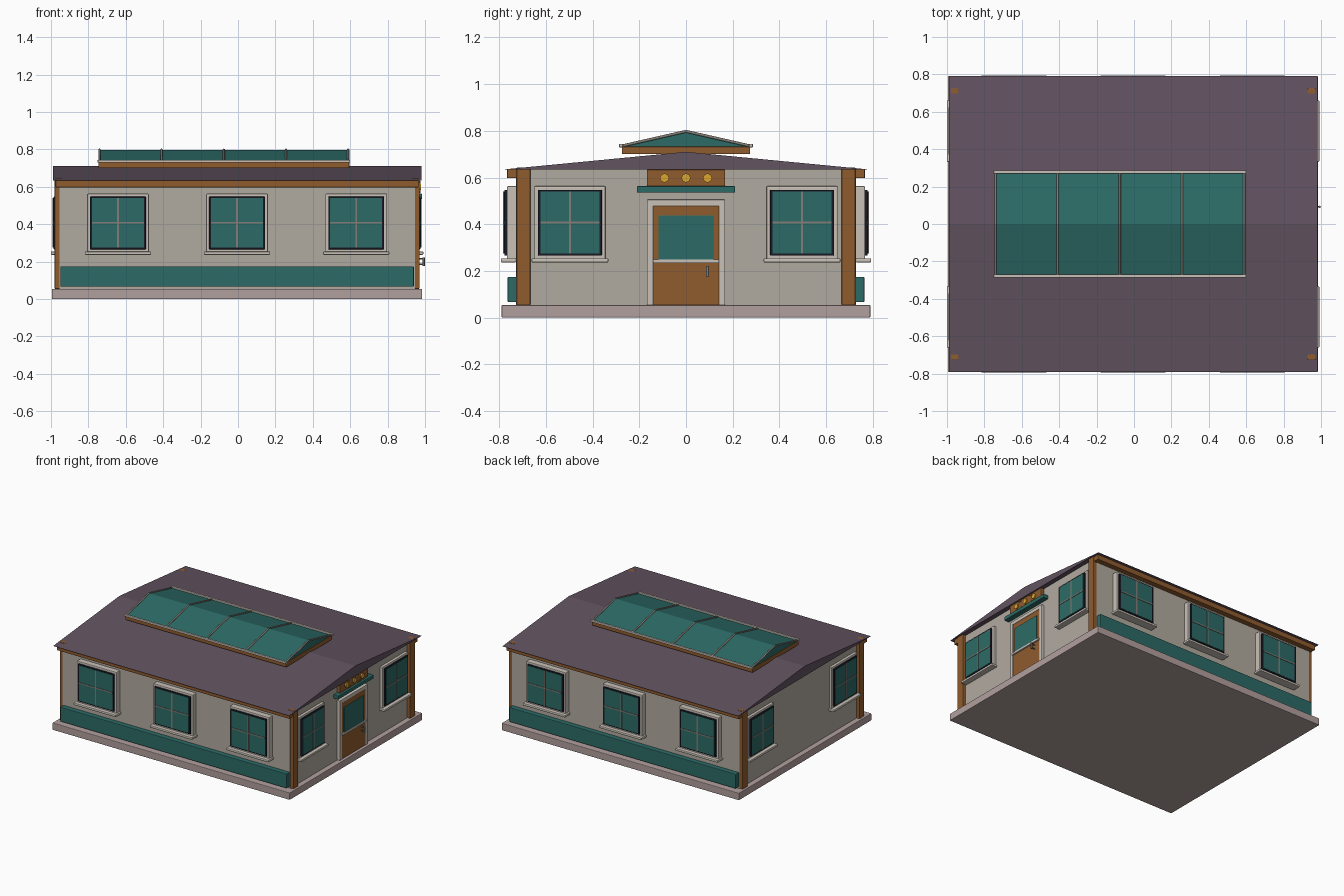
import bpy, bmesh, math

if "Cube" in bpy.data.objects:
    bpy.data.objects.remove(bpy.data.objects["Cube"])

CX = -0.005  # building centre in x


def mat(name, r, g, b):
    m = bpy.data.materials.new(name)
    m.diffuse_color = (*[(c / 255) ** 2.2 for c in (r, g, b)], 1)
    m.use_nodes = True
    m.node_tree.nodes["Principled BSDF"].inputs["Base Color"].default_value = m.diffuse_color
    return m


WALL = mat("plaster", 176, 169, 158)
ROOF = mat("slate", 98, 84, 97)
TEAL = mat("teal", 48, 106, 102)
WOOD = mat("wood", 142, 92, 50)
STONE = mat("stone", 176, 158, 156)
TRIM = mat("trim", 200, 192, 182)
DARK = mat("dark", 32, 32, 44)
BAR = mat("bar", 130, 125, 118)
GOLD = mat("gold", 220, 165, 50)


def add(name, bm, m):
    bmesh.ops.recalc_face_normals(bm, faces=bm.faces)
    me = bpy.data.meshes.new(name)
    bm.to_mesh(me)
    bm.free()
    me.materials.append(m)
    ob = bpy.data.objects.new(name, me)
    ob.location.x = CX
    bpy.context.collection.objects.link(ob)
    return ob


def box(name, x, y, z, m, bevel=0.0):
    bm = bmesh.new()
    bmesh.ops.create_cube(bm, size=1)
    for v in bm.verts:
        v.co = [(r[0] + r[1]) / 2 + c * abs(r[1] - r[0]) for c, r in zip(v.co, (x, y, z))]
    ob = add(name, bm, m)
    if bevel:
        b = ob.modifiers.new("bevel", "BEVEL")
        b.width, b.segments = bevel, 2
    return ob


def wall_box(side, name, u, d, z, m, bevel=0.0):
    """Box on a wall: u along it, d = distance outward from the centre."""
    axis, s = side
    out = sorted((s * d[0], s * d[1]))
    return box(name, u, out, z, m, bevel) if axis == "y" else box(name, out, u, z, m, bevel)


def prism(name, x0, x1, profile, m):
    bm = bmesh.new()
    f = bm.faces.new([bm.verts.new((x0, y, z)) for y, z in profile])
    r = bmesh.ops.extrude_face_region(bm, geom=[f])
    for v in r["geom"]:
        if isinstance(v, bmesh.types.BMVert):
            v.co.x = x1
    return add(name, bm, m)


def rod(name, p, q, r, m):
    """Round bar between two points."""
    from mathutils import Vector
    a, b = Vector(p), Vector(q)
    bm = bmesh.new()
    bmesh.ops.create_cone(bm, cap_ends=True, segments=16, radius1=r, radius2=r, depth=(b - a).length)
    rot = (b - a).to_track_quat("Z", "Y")
    for v in bm.verts:
        v.co = rot @ v.co + (a + b) / 2
    for f in bm.faces:
        f.smooth = len(f.verts) == 4
    return add(name, bm, m)


def window(side, u, w, wall):
    h = w / 2
    sill = h + 0.012
    wall_box(side, "window_frame", (u - h, u + h), (wall - 0.01, wall + (0.02 if side[0] == "x" else 0.04)),
             (0.245, 0.563), TRIM, 0.005)
    d = wall + (0.02 if side[0] == "x" else 0.04)
    h -= 0.016
    wall_box(side, "window_sash", (u - h, u + h), (d - 0.01, d + 0.011), (0.266, 0.547), DARK, 0.002)
    h -= 0.01
    wall_box(side, "window_glass", (u - h, u + h), (d, d + 0.013), (0.275, 0.54), TEAL)
    wall_box(side, "window_bar_upright", (u - 0.005, u + 0.005), (d, d + 0.016), (0.275, 0.54), BAR)
    wall_box(side, "window_bar_cross", (u - h, u + h), (d, d + 0.016), (0.403, 0.412), BAR)
    wall_box(side, "window_sill", (u - sill, u + sill), (wall, d + 0.026), (0.236, 0.254), TRIM, 0.005)


# Base, walls and roof
box("base_slab", (-0.99, 0.99), (-0.79, 0.79), (0, 0.054), STONE, 0.004)
box("walls", (-0.95, 0.95), (-0.727, 0.727), (0.05, 0.637), WALL)
prism("roof", -0.985, 0.985, [(-0.79, 0.634), (0.79, 0.634), (0, 0.71)], ROOF)

# Corner posts
for sx in (-1, 1):
    for sy in (-1, 1):
        box("corner_post", sorted((sx * 0.933, sx * 0.975)), sorted((sy * 0.667, sy * 0.725)),
            (0.054, 0.643), WOOD, 0.003)

# Long walls: lower band, eave beam, three windows each
for s in (-1, 1):
    side = ("y", s)
    wall_box(side, "lower_band", (-0.945, 0.945), (0.72, 0.764), (0.066, 0.175), TEAL, 0.004)
    wall_box(side, "eave_beam", (-0.97, 0.97), (0.72, 0.766), (0.597, 0.636), WOOD, 0.003)
    for u in (-0.637, 0, 0.637):
        window(side, u, 0.33, 0.727)

# End walls: two windows each
for s in (-1, 1):
    for u in (-0.497, 0.497):
        window(("x", s), u, 0.305, 0.95)

# Door on the right end
R = ("x", 1)
for s in (-1, 1):
    wall_box(R, "door_jamb", sorted((s * 0.141, s * 0.167)), (0.94, 0.972), (0.054, 0.505), TRIM, 0.003)
wall_box(R, "door_lintel", (-0.167, 0.167), (0.94, 0.972), (0.478, 0.505), TRIM, 0.003)
wall_box(R, "door", (-0.142, 0.142), (0.94, 0.97), (0.054, 0.479), WOOD, 0.003)
wall_box(R, "door_glass", (-0.118, 0.118), (0.96, 0.976), (0.245, 0.438), TEAL, 0.002)
wall_box(R, "door_rail", (-0.142, 0.142), (0.96, 0.981), (0.234, 0.25), TRIM, 0.003)
rod("door_handle", (0.998, 0.092, 0.177), (0.998, 0.092, 0.222), 0.006, BAR)
for z in (0.185, 0.214):
    rod("handle_stem", (0.96, 0.092, z), (0.998, 0.092, z), 0.004, BAR)

# Canopy and ornamental panel with three discs
wall_box(R, "door_canopy", (-0.21, 0.21), (0.94, 0.99), (0.535, 0.563), TEAL, 0.004)
wall_box(R, "panel", (-0.167, 0.167), (0.94, 0.975), (0.563, 0.634), WOOD, 0.003)
for y in (-0.092, 0, 0.092):
    rod("panel_disc", (0.97, y, 0.598), (0.984, y, 0.598), 0.019, GOLD)
for y in (-0.056, 0.056):
    for z in (0.572, 0.626):
        wall_box(R, "panel_block", (y - 0.014, y + 0.014), (0.96, 0.98), (z - 0.005, z + 0.005), WOOD)

# Roof skylight: curb, glazing, ribs and side rails
X0, X1 = -0.742, 0.6
box("skylight_curb", (X0, X1), (-0.275, 0.275), (0.70, 0.732), WOOD, 0.003)
prism("skylight_glass", X0 + 0.005, X1 - 0.005, [(-0.275, 0.732), (0.275, 0.732), (0, 0.797)], TEAL)
for i in range(5):
    x = X0 + 0.006 + (X1 - X0 - 0.012) * i / 4
    for s in (-1, 1):
        rod("skylight_rib", (x, s * 0.277, 0.735), (x, 0, 0.798), 0.006, BAR)
for s in (-1, 1):
    box("skylight_rail", (X0 - 0.004, X1 + 0.004), sorted((s * 0.27, s * 0.287)), (0.729, 0.744), TRIM, 0.004)
